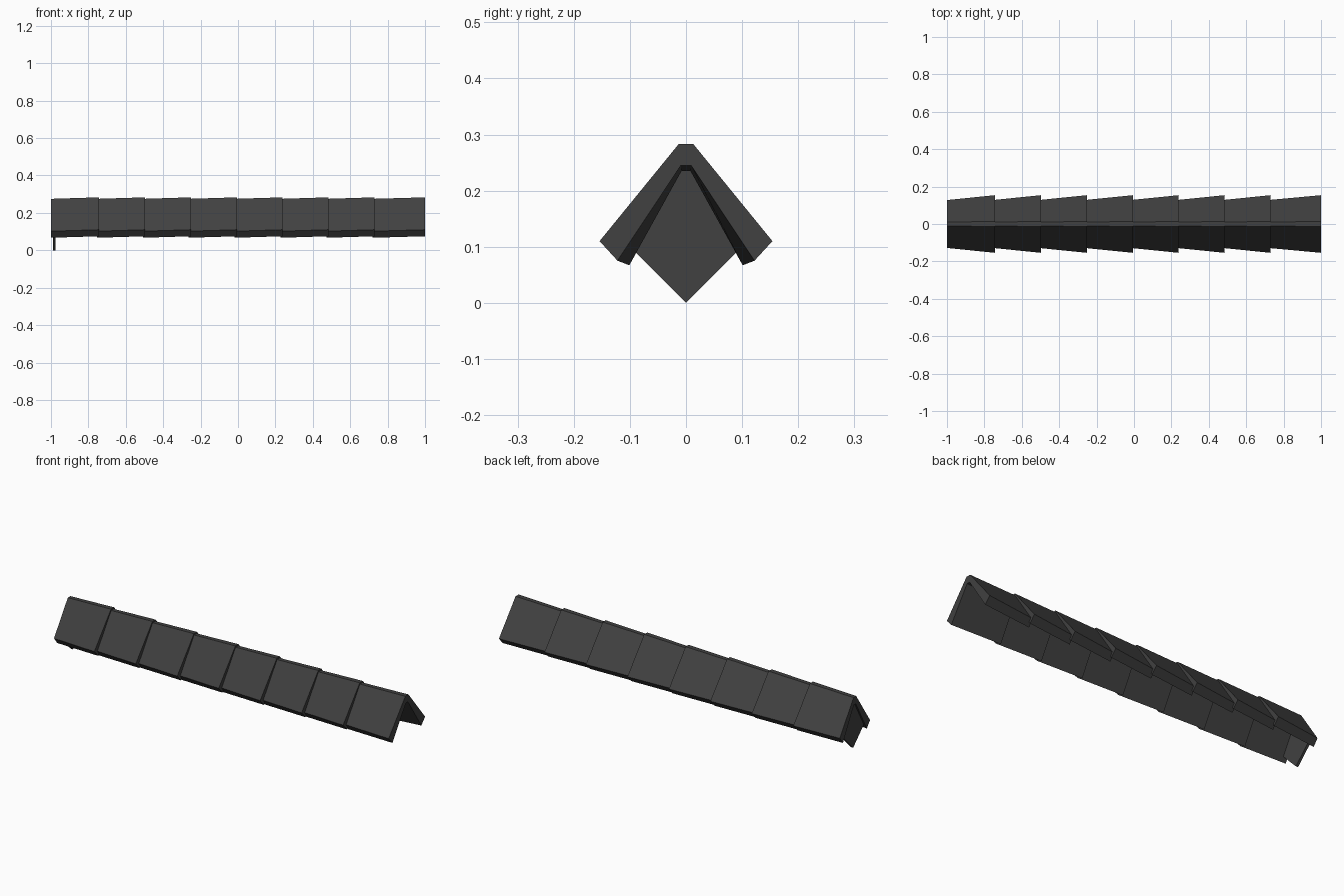
import bpy
import bmesh

cube = bpy.data.objects.get("Cube")
if cube:
    bpy.data.objects.remove(cube, do_unlink=True)

slate = bpy.data.materials.new("dark slate")
slate.use_nodes = True
colour = (0.052, 0.052, 0.052, 1)
slate.diffuse_color = colour
slate.node_tree.nodes["Principled BSDF"].inputs["Base Color"].default_value = colour


def mirrored(half):
    """Close a half profile (y, z) by mirroring it across y = 0."""
    return half + [(-y, z) for y, z in reversed(half) if y > 0]


def loft(name, start, end, x0, x1):
    """Solid between two matching cross-sections along x."""
    bm = bmesh.new()
    a = [bm.verts.new((x0, y, z)) for y, z in start]
    b = [bm.verts.new((x1, y, z)) for y, z in end]
    bm.faces.new(a)
    bm.faces.new(b)
    n = len(a)
    for i in range(n):
        j = (i + 1) % n
        bm.faces.new((a[i], a[j], b[j], b[i]))
    bmesh.ops.recalc_face_normals(bm, faces=bm.faces)
    mesh = bpy.data.meshes.new(name)
    bm.to_mesh(mesh)
    bm.free()
    mesh.materials.append(slate)
    obj = bpy.data.objects.new(name, mesh)
    bpy.context.collection.objects.link(obj)


def gable(half):
    """Hollow gable section: outer ridge, outer eave, inner eave, inner ridge."""
    return half + [(-y, z) for y, z in reversed(half)]


# Tapered ridge tiles, each overlapping the next
narrow = gable([(0.011, 0.275), (0.128, 0.102), (0.101, 0.067), (0.008, 0.235)])
wide = gable([(0.013, 0.283), (0.154, 0.11), (0.122, 0.075), (0.009, 0.245)])
COUNT, PITCH, LENGTH = 8, 0.2455, 0.257
for i in range(COUNT):
    x0 = -1 + PITCH * i
    x1 = 1 if i == COUNT - 1 else x0 + LENGTH
    loft(f"ridge_tile_{i + 1}", narrow, wide, x0, x1)

# Pointed plate closing the narrow end
plate = mirrored([(0, 0), (0.1, 0.1), (0.01, 0.245)])
loft("end_plate", plate, plate, -0.99, -0.977)
